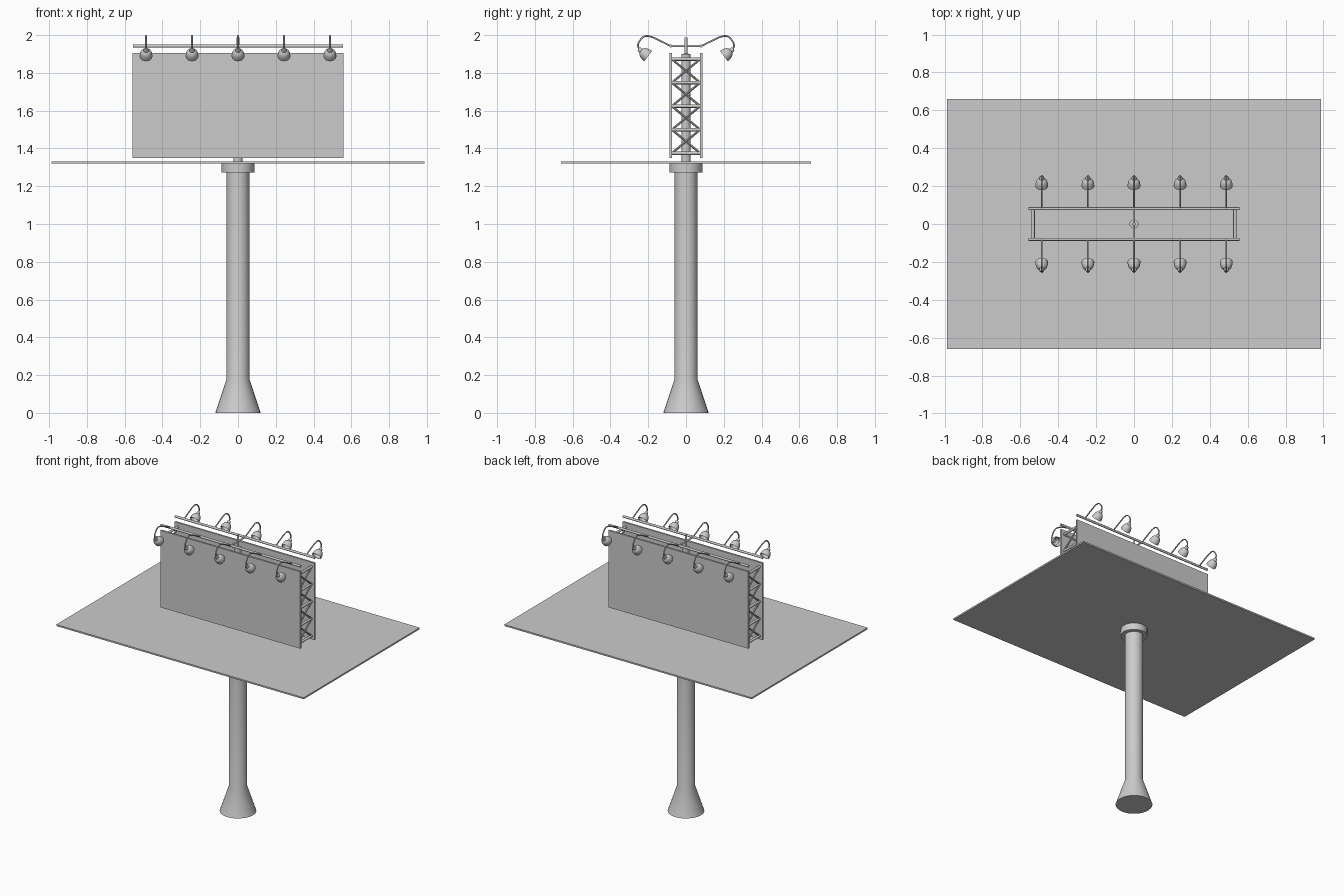
import bpy
import math
from mathutils import Vector

if "Cube" in bpy.data.objects:
    bpy.data.objects.remove(bpy.data.objects["Cube"])


def smooth(obj, angle=35):
    bpy.ops.object.select_all(action='DESELECT')
    obj.select_set(True)
    bpy.context.view_layer.objects.active = obj
    bpy.ops.object.shade_smooth_by_angle(angle=math.radians(angle))


def box(name, center, size):
    bpy.ops.mesh.primitive_cube_add(size=1, location=center)
    obj = bpy.context.object
    obj.name = name
    obj.scale = size
    bpy.ops.object.transform_apply(location=False, rotation=False, scale=True)
    return obj


def rod(name, a, b, radius, sides=12):
    a, b = Vector(a), Vector(b)
    d = b - a
    bpy.ops.mesh.primitive_cylinder_add(vertices=sides, radius=radius, depth=d.length,
                                        location=(a + b) / 2,
                                        rotation=d.to_track_quat('Z', 'Y').to_euler())
    obj = bpy.context.object
    obj.name = name
    smooth(obj)
    return obj


def lathe(name, profile, sides=32, origin=(0, 0, 0), axis=(0, 0, 1)):
    """Revolve (radius, height) points, closing both ends on the axis."""
    verts = [(r * math.cos(2 * math.pi * k / sides), r * math.sin(2 * math.pi * k / sides), z)
             for r, z in profile for k in range(sides)]
    faces = [(i * sides + k, i * sides + (k + 1) % sides,
              (i + 1) * sides + (k + 1) % sides, (i + 1) * sides + k)
             for i in range(len(profile) - 1) for k in range(sides)]
    faces.append(tuple(reversed(range(sides))))
    last = (len(profile) - 1) * sides
    faces.append(tuple(range(last, last + sides)))
    mesh = bpy.data.meshes.new(name)
    mesh.from_pydata(verts, [], faces)
    obj = bpy.data.objects.new(name, mesh)
    bpy.context.collection.objects.link(obj)
    obj.location = origin
    obj.rotation_euler = Vector(axis).to_track_quat('Z', 'Y').to_euler()
    smooth(obj)
    return obj


def tube(name, points, radius):
    cu = bpy.data.curves.new(name, 'CURVE')
    cu.dimensions = '3D'
    cu.bevel_depth = radius
    cu.bevel_resolution = 2
    cu.resolution_u = 6
    cu.use_fill_caps = True
    sp = cu.splines.new('BEZIER')
    sp.bezier_points.add(len(points) - 1)
    for bp, p in zip(sp.bezier_points, points):
        bp.co = p
        bp.handle_left_type = bp.handle_right_type = 'AUTO'
    obj = bpy.data.objects.new(name, cu)
    bpy.context.collection.objects.link(obj)
    return obj


# Main column with flared foot, and the collar under the platform
lathe("column", [(0.12, 0), (0.06, 0.18), (0.06, 1.275)])
lathe("collar", [(0.087, 1.272), (0.087, 1.32)])

# Wide flat platform
box("platform", (0, 0, 1.3255), (1.973, 1.322, 0.011))

# Inner mast, stepped to a thin tip
lathe("mast", [(0.024, 1.33), (0.024, 1.9), (0.008, 1.902), (0.008, 1.987)], 24)

# Display panels and lamp rails on both faces
for s, side in ((-1, "front"), (1, "back")):
    box(side + "_panel", (0, s * 0.081, 1.628), (1.115, 0.013, 0.555))
    rod(side + "_lamp_rail", (-0.557, s * 0.081, 1.942), (0.557, s * 0.081, 1.942), 0.008)
rod("rail_crossbar", (0, -0.081, 1.942), (0, 0.081, 1.942), 0.006)

# Lattice bracing at both ends
levels = [1.375 + 0.1245 * i for i in range(5)]
for x, end in ((-0.533, "left"), (0.533, "right")):
    for z in levels:
        rod(end + "_strut", (x, -0.08, z), (x, 0.08, z), 0.009)
    for z0, z1 in zip(levels, levels[1:]):
        for s in (-1, 1):
            rod(end + "_brace", (x, -0.075 * s, z0), (x, 0.075 * s, z1), 0.006, 8)

# Gooseneck lamps
arm = [(0.081, 1.942), (0.135, 1.969), (0.188, 1.992), (0.218, 1.994),
       (0.243, 1.972), (0.254, 1.943), (0.246, 1.923)]
shade = [(0.008, -0.004), (0.012, 0.002), (0.013, 0.013), (0.022, 0.019), (0.029, 0.03),
         (0.033, 0.046), (0.034, 0.06), (0.031, 0.06), (0.027, 0.036), (0.014, 0.024)]
for s, side in ((-1, "front"), (1, "back")):
    for i in range(-2, 3):
        x = i * 0.2435
        tube(side + "_lamp_arm", [(x, s * y, z) for y, z in arm], 0.0045)
        lathe(side + "_lamp_shade", shade, 20, (x, s * 0.248, 1.925), (0, -s * 0.79, -0.61))
